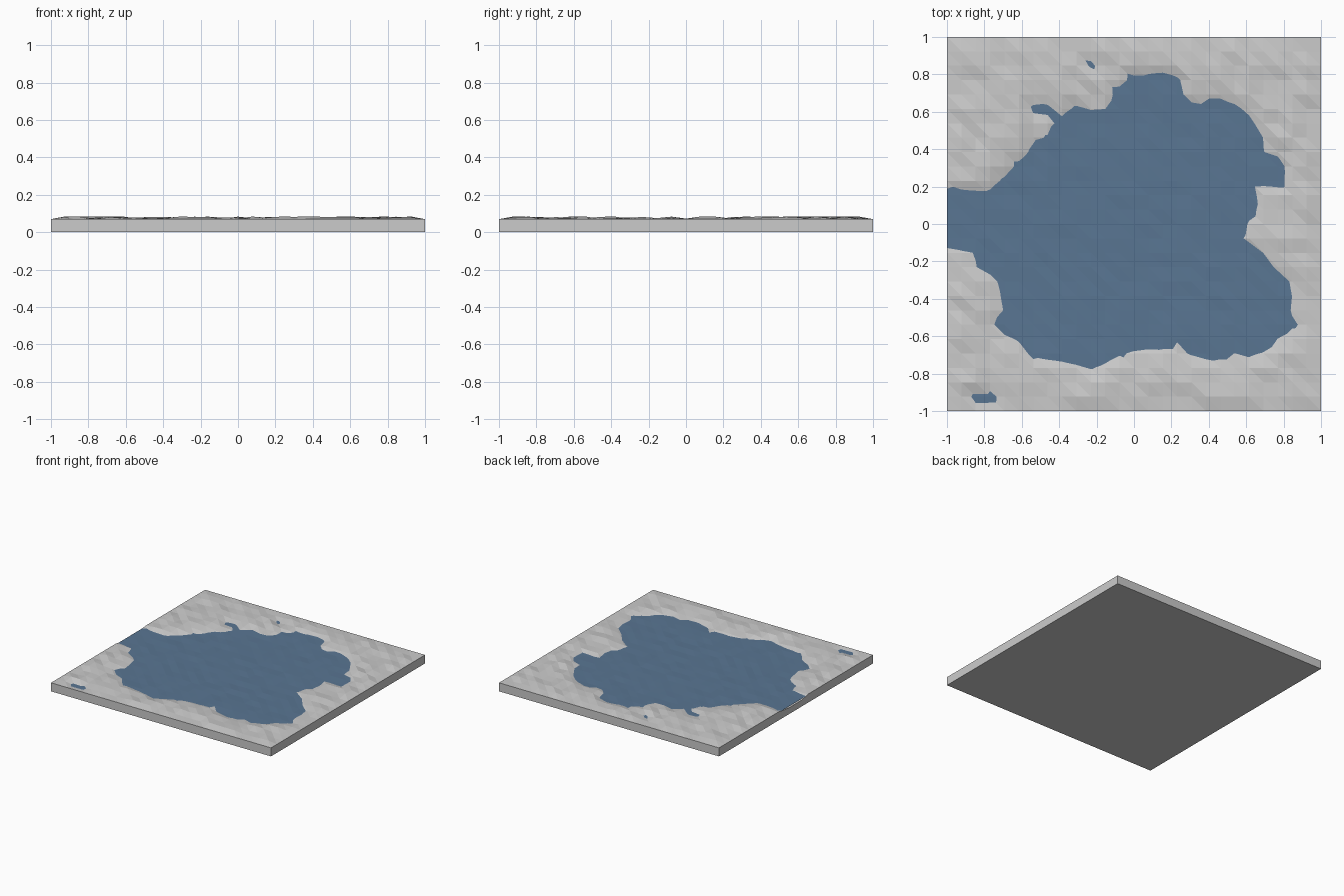
import bpy, bmesh, math, random
from mathutils import Vector
from mathutils.geometry import intersect_point_line

if "Cube" in bpy.data.objects:
    bpy.data.objects.remove(bpy.data.objects["Cube"])

random.seed(4)
N = 26               # grid cells per side
RIM = 0.07           # height of the tile's outer edge
LEVEL = 0.064        # mean water level

# shoreline seen from above, clockwise from the outlet on the left edge
SHORE = [(-1.3, .17), (-.92, .18), (-.78, .17), (-.64, .31), (-.56, .39), (-.55, .45),
         (-.46, .46), (-.4, .55), (-.3, .64), (-.19, .59), (-.13, .62), (-.12, .69),
         (-.03, .79), (.07, .79), (.15, .81), (.24, .78), (.27, .65), (.38, .64),
         (.47, .67), (.59, .61), (.68, .48), (.7, .38), (.78, .36), (.82, .27),
         (.79, .19), (.71, .18), (.64, .24), (.67, .1), (.62, .02), (.57, -.08),
         (.66, -.11), (.72, -.2), (.84, -.31), (.84, -.48), (.91, -.54), (.81, -.56),
         (.72, -.67), (.63, -.71), (.51, -.69), (.4, -.73), (.28, -.7), (.23, -.61),
         (.13, -.68), (.03, -.67), (-.1, -.71), (-.23, -.78), (-.36, -.74), (-.57, -.7),
         (-.62, -.61), (-.76, -.6), (-.69, -.45), (-.73, -.29), (-.88, -.2),
         (-.77, -.16), (-.92, -.14), (-1.3, -.18)]
POOLS = [(-.81, -.92), (-.51, .61), (-.24, .85)]


def shore_distance(x, y):
    """Signed distance to the shoreline, positive on land."""
    p, best, inside = Vector((x, y)), 9, False
    for a, b in zip(SHORE, SHORE[1:] + SHORE[:1]):
        q, t = intersect_point_line(p, a, b)
        q = Vector(a).lerp(Vector(b), min(1, max(0, t)))
        best = min(best, (p - q.to_2d()).length)
        if (a[1] > y) != (b[1] > y) and x < a[0] + (y - a[1]) * (b[0] - a[0]) / (b[1] - a[1]):
            inside = not inside
    return -best if inside else best


def land_height(x, y):
    d = shore_distance(x, y)
    edge = max(abs(x), abs(y)) > 0.99
    if edge:
        return RIM if d > 0 else max(0.052, LEVEL + 0.2 * d)
    if d < 0:
        return max(0.03, LEVEL + 0.28 * d)
    if any(math.hypot(x - a, y - b) < 0.05 for a, b in POOLS):
        return LEVEL - 0.003
    return min(LEVEL + 0.28 * d, random.uniform(0.069, 0.085))


def water_height(x, y):
    if max(abs(x), abs(y)) > 0.99:
        return LEVEL
    return LEVEL + random.uniform(-0.002, 0.002)


def height_grid(name, height, floor=False):
    bm = bmesh.new()
    bmesh.ops.create_grid(bm, x_segments=N, y_segments=N, size=1)
    for v in bm.verts:
        v.co.z = height(v.co.x, v.co.y)
    for f in list(bm.faces):
        # split each cell along its falling diagonal
        c = f.calc_center_median()
        pair = [v for v in f.verts if (v.co.x - c.x) * (v.co.y - c.y) < 0]
        bmesh.utils.face_split(f, pair[0], pair[1])
    if floor:
        # straight side walls down to a flat underside
        rim = [e for e in bm.edges if e.is_boundary]
        out = bmesh.ops.extrude_edge_only(bm, edges=rim)["geom"]
        for v in out:
            if isinstance(v, bmesh.types.BMVert):
                v.co.z = 0
        bmesh.ops.contextual_create(bm, geom=[e for e in out if isinstance(e, bmesh.types.BMEdge) and e.is_boundary])
        bmesh.ops.recalc_face_normals(bm, faces=bm.faces)
    me = bpy.data.meshes.new(name)
    bm.to_mesh(me)
    bm.free()
    ob = bpy.data.objects.new(name, me)
    bpy.context.collection.objects.link(ob)
    return ob


# rocky ground tile with a hollow for the lake
height_grid("ground", land_height, floor=True)

# rippled water sheet
water = height_grid("water", water_height)
blue = bpy.data.materials.new("water_blue")
blue.diffuse_color = (0.10, 0.18, 0.29, 1)
blue.use_nodes = True
blue.node_tree.nodes["Principled BSDF"].inputs["Base Color"].default_value = blue.diffuse_color
water.data.materials.append(blue)
